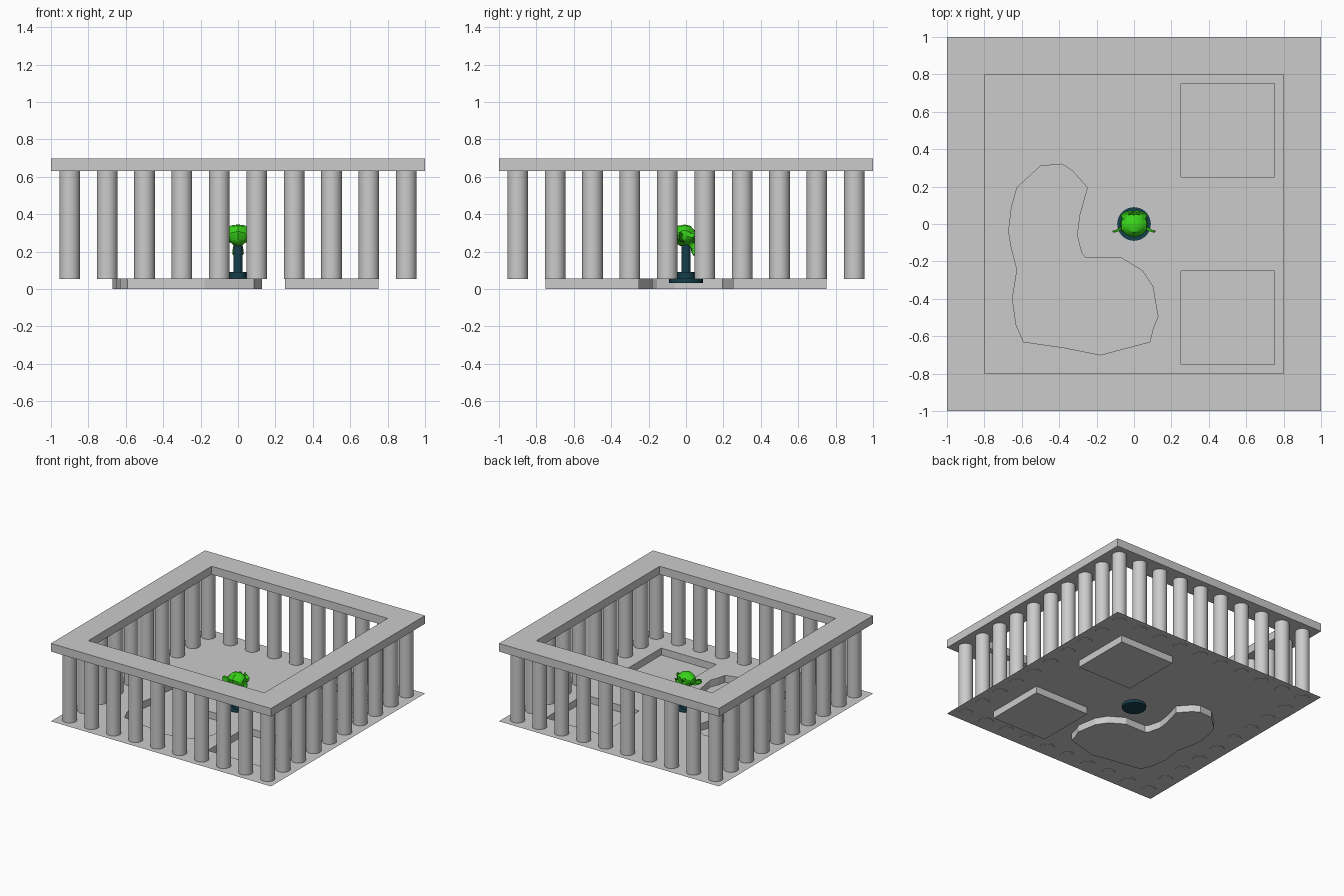
import bpy
import bmesh
import math

if "Cube" in bpy.data.objects:
    bpy.data.objects.remove(bpy.data.objects["Cube"], do_unlink=True)

FLOOR_Z = 0.057
ROOF_Z = 0.63
TOP_Z = 0.697


def make_material(name, rgb):
    mat = bpy.data.materials.new(name)
    mat.use_nodes = True
    mat.diffuse_color = (*rgb, 1)
    mat.node_tree.nodes["Principled BSDF"].inputs["Base Color"].default_value = (*rgb, 1)
    return mat


stone = make_material("grey stone", (0.6, 0.6, 0.6))
dark = make_material("dark teal", (0.008, 0.05, 0.07))
green = make_material("bright green", (0.04, 0.65, 0.01))


def finish(bm, name, mat, smooth=False):
    mesh = bpy.data.meshes.new(name)
    bm.to_mesh(mesh)
    bm.free()
    mesh.materials.append(mat)
    obj = bpy.data.objects.new(name, mesh)
    bpy.context.collection.objects.link(obj)
    if smooth:
        shade(obj)
    return obj


def shade(obj):
    bpy.ops.object.select_all(action="DESELECT")
    obj.select_set(True)
    bpy.context.view_layer.objects.active = obj
    bpy.ops.object.shade_smooth_by_angle(angle=math.radians(40))


def square(cx, cy, half):
    return [(cx + sx * half, cy + sy * half)
            for sx, sy in ((-1, -1), (1, -1), (1, 1), (-1, 1))]


def add_loop(bm, points, z):
    verts = [bm.verts.new((x, y, z)) for x, y in points]
    edges = [bm.edges.new((v, verts[i - 1])) for i, v in enumerate(verts)]
    return verts, edges


def bridge(bm, low, high):
    for i in range(len(low)):
        bm.faces.new((low[i - 1], low[i], high[i], high[i - 1]))


# Thin floor with two square basins and one winding pond sunk into it
pond = [(-.50, .31), (-.385, .32), (-.33, .285), (-.25, .195), (-.29, .05),
        (-.305, -.06), (-.28, -.155), (-.26, -.18), (-.07, -.18), (.045, -.25),
        (.10, -.335), (.128, -.495), (.10, -.565), (.085, -.63), (-.18, -.70),
        (-.38, -.66), (-.59, -.63), (-.63, -.54), (-.65, -.40), (-.625, -.245),
        (-.655, -.13), (-.67, -.04), (-.655, .09), (-.625, .195)]
basins = [square(.5, .5, .25), square(.5, -.5, .25), pond]

bm = bmesh.new()
rims = [add_loop(bm, points, FLOOR_Z) for points in basins]
border = add_loop(bm, square(0, 0, 1), FLOOR_Z)
edges = border[1] + [e for rim in rims for e in rim[1]]
bmesh.ops.triangle_fill(bm, edges=edges, use_beauty=True, normal=(0, 0, 1))
for points, (rim, _) in zip(basins, rims):
    bottom, _ = add_loop(bm, points, 0)
    bridge(bm, bottom, rim)
    bm.faces.new(bottom)
bmesh.ops.recalc_face_normals(bm, faces=bm.faces)
if border[0][0].link_faces[0].normal.z < 0:
    bmesh.ops.reverse_faces(bm, faces=bm.faces)
bmesh.ops.dissolve_limit(bm, angle_limit=0.01, verts=[], edges=bm.edges)
finish(bm, "floor_with_basins", stone)

# Open square roof frame
bm = bmesh.new()
rings = [add_loop(bm, square(0, 0, half), z)[0]
         for half, z in ((1, ROOF_Z), (1, TOP_Z), (.8, TOP_Z), (.8, ROOF_Z))]
for i, ring in enumerate(rings):
    bridge(bm, rings[i - 1], ring)
bmesh.ops.recalc_face_normals(bm, faces=bm.faces)
finish(bm, "roof_frame", stone)


def add_cylinder(bm, radius, z0, z1, x=0, y=0):
    made = bmesh.ops.create_cone(bm, cap_ends=True, segments=32, radius1=radius,
                                 radius2=radius, depth=z1 - z0)
    bmesh.ops.translate(bm, verts=made["verts"], vec=(x, y, (z0 + z1) / 2))


# Colonnade around the edge
steps = [-.9 + .2 * i for i in range(10)]
for i, x in enumerate(steps):
    for j, y in enumerate(steps):
        if i in (0, 9) or j in (0, 9):
            bm = bmesh.new()
            add_cylinder(bm, .055, FLOOR_Z - .004, ROOF_Z, x, y)
            finish(bm, "pillar", stone, smooth=True)

# Stepped pedestal in the centre
bm = bmesh.new()
for radius, z0, z1 in ((.09, .033, .06), (.045, .06, .09), (.025, .09, .24)):
    add_cylinder(bm, radius, z0, z1)
finish(bm, "pedestal", dark, smooth=True)

# Monkey head bust facing the back
bpy.ops.mesh.primitive_monkey_add(size=2, location=(0, 0, .262),
                                  rotation=(0, 0, math.pi))
head = bpy.context.object
head.name = "monkey_head"
head.scale = (.084, .084, .084)
head.data.materials.append(green)
shade(head)
